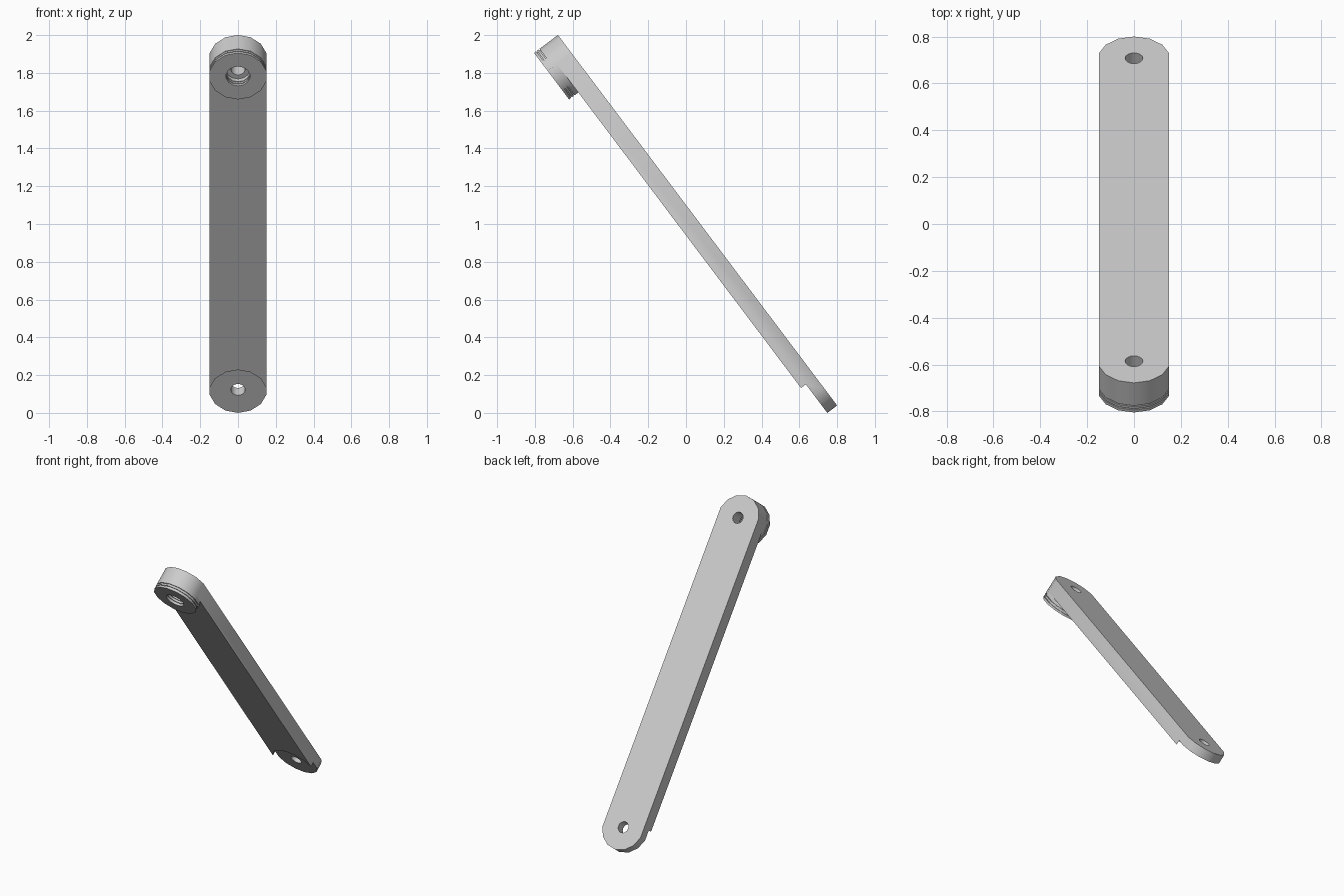
import bpy, bmesh, math
from mathutils import Matrix

if "Cube" in bpy.data.objects:
    bpy.data.objects.remove(bpy.data.objects["Cube"], do_unlink=True)

LENGTH, RADIUS, SIDES = 2.456, 0.154, 14
THICK, TAB, DEPTH = 0.097, 0.065, 0.158
END = LENGTH / 2 - RADIUS          # pivot distance from the middle
# Arm lies along local y, back face at local z = 0, then is tilted
TILT = Matrix.Translation((0, 0.061, 1.02)) @ Matrix.Rotation(math.radians(-53), 4, 'X')

grey = bpy.data.materials.new("plain grey")
grey.use_nodes = True
grey.diffuse_color = (0.6, 0.6, 0.6, 1)
grey.node_tree.nodes["Principled BSDF"].inputs["Base Color"].default_value = (0.6, 0.6, 0.6, 1)


def make_object(name, bm):
    bmesh.ops.recalc_face_normals(bm, faces=bm.faces)
    mesh = bpy.data.meshes.new(name)
    bm.to_mesh(mesh)
    bm.free()
    mesh.materials.append(grey)
    obj = bpy.data.objects.new(name, mesh)
    bpy.context.collection.objects.link(obj)
    obj.matrix_world = TILT
    return obj


def prism(name, outline, top, bottom):
    bm = bmesh.new()
    face = bm.faces.new([bm.verts.new((x, y, top)) for x, y in outline])
    extruded = bmesh.ops.extrude_face_region(bm, geom=[face], use_keep_orig=True)
    moved = [g for g in extruded["geom"] if isinstance(g, bmesh.types.BMVert)]
    bmesh.ops.translate(bm, verts=moved, vec=(0, 0, bottom - top))
    return make_object(name, bm)


def arc(y, radius, sides, first, last):
    step = 2 * math.pi / sides
    return [(radius * math.sin(i * step), y + radius * math.cos(i * step))
            for i in range(first, last + 1)]


def cut(target, cutter):
    cutter.hide_render = True
    mod = target.modifiers.new("cut", 'BOOLEAN')
    mod.operation, mod.solver, mod.object = 'DIFFERENCE', 'EXACT', cutter
    bpy.context.view_layer.objects.active = target
    bpy.ops.object.modifier_apply(modifier=mod.name)
    bpy.data.objects.remove(cutter, do_unlink=True)


# Long arm with rounded ends
arm = prism("arm", arc(END, RADIUS, SIDES, -3, 3) + arc(-END, RADIUS, SIDES, 4, 10), 0, -THICK)

# Round recess that thins the lower end
cut(arm, prism("recess_cutter", arc(END, RADIUS * 1.002, SIDES, 0, SIDES - 1), -TAB, -0.2))

# Pivot holes through both ends
for y in (END, -END):
    cut(arm, prism("hole_cutter", arc(y, 0.038, 16, 0, 15), 0.1, -0.3))

# Grooved collar on the upper end, turned from a stacked ring profile
outer, inner, groove = RADIUS, 0.064, 0.007
levels = [THICK, 0.122, 0.127, 0.139, 0.144, DEPTH]
outside, inside = [], []
for i in range(5):
    inset = groove if i % 2 else 0
    for z in levels[i:i + 2]:
        outside.append((outer - inset, -z))
        inside.append((inner + inset, -z))
profile = outside + inside[::-1]

bm = bmesh.new()
verts = [bm.verts.new((0, r, z)) for r, z in profile]
edges = [bm.edges.new((verts[i - 1], verts[i])) for i in range(len(verts))]
bmesh.ops.spin(bm, geom=verts + edges, cent=(0, 0, 0), axis=(0, 0, 1),
               angle=2 * math.pi, steps=SIDES, use_merge=True)
bmesh.ops.remove_doubles(bm, verts=bm.verts, dist=0.0005)
bmesh.ops.translate(bm, verts=bm.verts, vec=(0, -END, 0))
collar = make_object("pivot_collar", bm)

# Smooth round walls with crisp rims
for obj in (arm, collar):
    bpy.ops.object.select_all(action='DESELECT')
    obj.select_set(True)
    bpy.context.view_layer.objects.active = obj
    bpy.ops.object.shade_smooth_by_angle(angle=math.radians(30))
